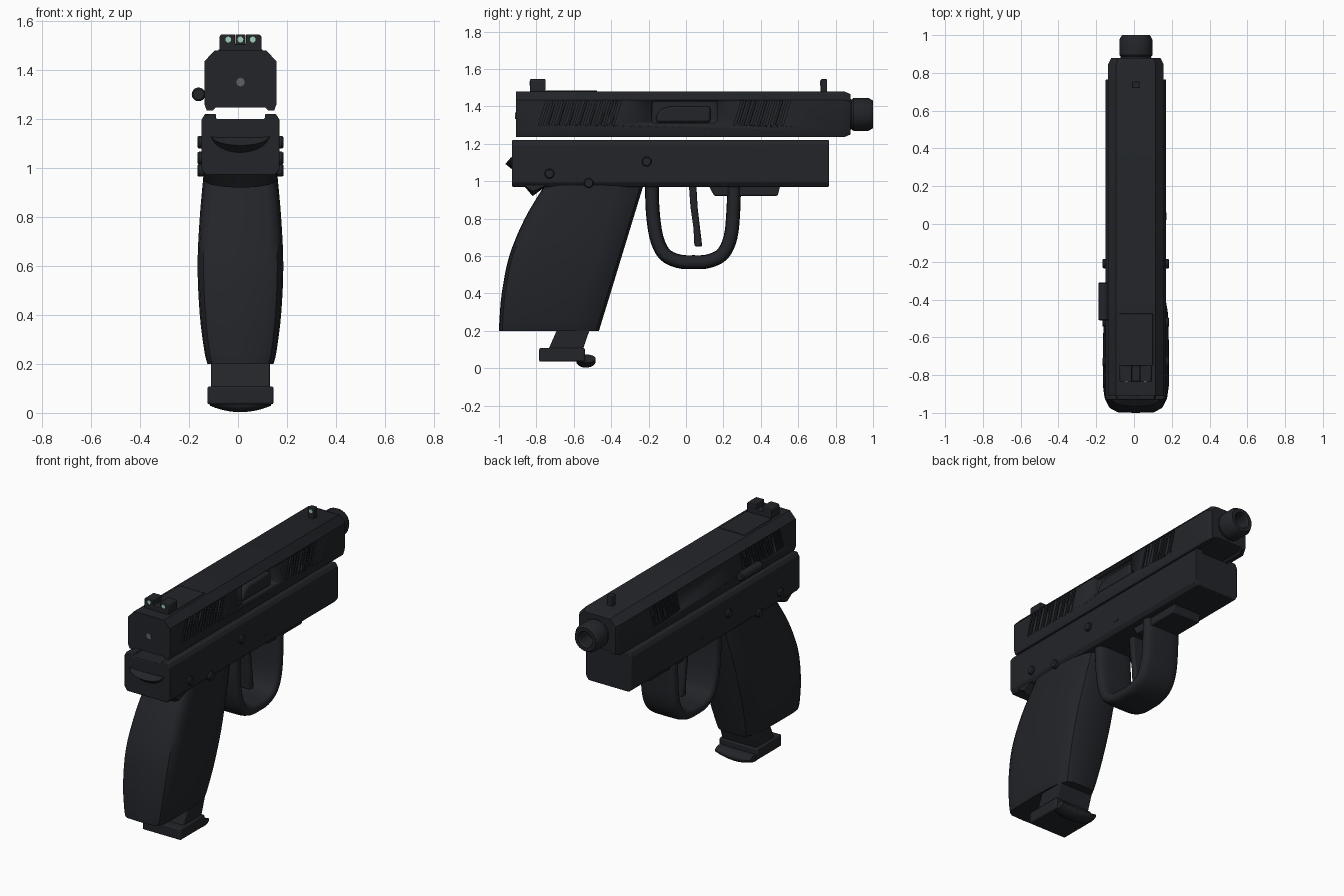
import bpy, bmesh, math
from mathutils import Vector

if "Cube" in bpy.data.objects:
    bpy.data.objects.remove(bpy.data.objects["Cube"])

CX = 0.01  # centre plane of the body


def mat(name, col):
    m = bpy.data.materials.new(name)
    m.diffuse_color = (*col, 1)
    m.use_nodes = True
    m.node_tree.nodes["Principled BSDF"].inputs["Base Color"].default_value = m.diffuse_color
    return m


DARK = mat("dark_polymer", (0.016, 0.018, 0.022))
DOT = mat("sight_dot", (0.35, 0.62, 0.5))
GREY = mat("grey_metal", (0.12, 0.12, 0.13))


def loft(name, rings, bevel=0, m=DARK, smooth=30):
    """Skin a list of equal-length rings and cap both ends."""
    bm = bmesh.new()
    vs = [[bm.verts.new(p) for p in r] for r in rings]
    n = len(rings[0])
    for a, b in zip(vs, vs[1:]):
        for i in range(n):
            j = (i + 1) % n
            bm.faces.new((a[i], a[j], b[j], b[i]))
    bm.faces.new(vs[0])
    bm.faces.new(vs[-1])
    bmesh.ops.recalc_face_normals(bm, faces=bm.faces)
    me = bpy.data.meshes.new(name)
    bm.to_mesh(me)
    bm.free()
    ob = bpy.data.objects.new(name, me)
    bpy.context.collection.objects.link(ob)
    me.materials.append(m)
    if bevel:
        b = ob.modifiers.new("bevel", 'BEVEL')
        b.width, b.segments, b.limit_method = bevel, 2, 'ANGLE'
    bpy.ops.object.select_all(action='DESELECT')
    ob.select_set(True)
    bpy.context.view_layer.objects.active = ob
    bpy.ops.object.shade_smooth_by_angle(angle=math.radians(smooth))
    return ob


def side(name, yz, half, bevel=0.006, cx=CX):
    """Side profile (y, z) extruded across x."""
    return loft(name, [[(cx + s * half, y, z) for y, z in yz] for s in (-1, 1)], bevel)


def box(name, half, y0, y1, z0, z1, bevel=0.006, cx=CX):
    return side(name, [(y0, z0), (y1, z0), (y1, z1), (y0, z1)], half, bevel, cx)


def mirror_xz(half):
    return half + [(-x, z) for x, z in reversed(half)]


def lathe(name, prof, c, axis='y', m=DARK, n=32):
    """Rings of (position, radius) along the y or x axis."""
    rings = []
    for d, r in prof:
        ring = []
        for i in range(n):
            a = 2 * math.pi * i / n
            u, v = r * math.cos(a), r * math.sin(a)
            ring.append((c[0] + u, d, c[1] + v) if axis == 'y' else (d, c[0] + u, c[1] + v))
        rings.append(ring)
    return loft(name, rings, 0, m)


def spline(pts, steps=5):
    """Catmull-Rom through points of any dimension."""
    P = [Vector(p) for p in pts]
    P = [2 * P[0] - P[1]] + P + [2 * P[-1] - P[-2]]
    out = []
    for a, b, c, d in zip(P, P[1:], P[2:], P[3:]):
        for k in range(steps):
            t = k / steps
            out.append(0.5 * (2 * b + (c - a) * t + (2 * a - 5 * b + 4 * c - d) * t * t
                              + (3 * b - a - 3 * c + d) * t ** 3))
    return out + [P[-2]]


# slide with chamfered top and narrowed nose
SL = mirror_xz([(0.10, 1.247), (0.112, 1.235), (0.138, 1.235), (0.147, 1.26), (0.147, 1.435), (0.105, 1.48)])
rings = []
for y, s in ((-0.91, 1), (0.845, 1), (0.88, 0.88)):
    rings.append([(CX + x * s, y, 1.357 + (z - 1.357) * s) for x, z in SL])
slide = loft("slide", rings)


def cut(target, cutter):
    cutter.hide_render = True
    cutter.hide_viewport = True
    b = target.modifiers.new("cut", 'BOOLEAN')
    b.operation, b.solver, b.object = 'DIFFERENCE', 'EXACT', cutter


# ejection port and slanted grip grooves
cut(slide, box("port_cutter", 0.05, -0.185, 0.165, 1.312, 1.432, 0.012, CX + 0.15))
grooves = []
for start, count in ((-0.79, 15), (0.255, 10)):
    for i in range(count):
        y = start + i * 0.028
        for sx in (-1, 1):
            g = side("groove_cutter", [(y, 1.30), (y + 0.013, 1.30), (y + 0.053, 1.43), (y + 0.04, 1.43)],
                     0.012, 0, CX + sx * 0.147)
            grooves.append(g)
bpy.ops.object.select_all(action='DESELECT')
for g in grooves:
    g.select_set(True)
bpy.context.view_layer.objects.active = grooves[0]
bpy.ops.object.join()
cut(slide, grooves[0])

side("chamber", [(-0.16, 1.315), (0.13, 1.315), (0.13, 1.40), (-0.09, 1.40), (-0.13, 1.385), (-0.16, 1.35)],
     0.03, 0.012, CX + 0.105)
box("top_cover_plate", 0.09, -0.75, -0.475, 1.47, 1.484, 0.003)
lathe("rear_plug", [(-0.913, 0.017), (-0.90, 0.017)], (CX, 1.35), m=GREY, n=20)
lathe("side_catch", [(-0.51, 0.022), (-0.505, 0.028), (-0.315, 0.028), (-0.31, 0.022)], (-0.161, 1.30), n=20)

# barrel with open bore
lathe("barrel", [(0.82, 0.085), (0.875, 0.085), (0.885, 0.08), (0.895, 0.088), (0.975, 0.088), (1.0, 0.074),
                 (1.0, 0.052), (0.99, 0.046), (0.90, 0.046)], (CX, 1.357))

# sights and their dots
rear = mirror_xz([(0.086, 1.475), (0.086, 1.535), (0.078, 1.545), (0.022, 1.545), (0.022, 1.505)])
loft("rear_sight", [[(CX + x, y, z) for x, z in rear] for y in (-0.835, -0.75)], 0.004)
box("front_sight", 0.02, 0.72, 0.755, 1.47, 1.545, 0.004)
for x, y in ((-0.05, -0.835), (0.05, -0.835), (0, 0.72)):
    lathe("sight_dot", [(y - 0.003, 0.012), (y + 0.003, 0.012)], (CX + x, 1.524), m=DOT, n=16)

# frame with top channel
FR = mirror_xz([(0.142, 0.97), (0.16, 0.995), (0.16, 1.195), (0.145, 1.22), (0.10, 1.22), (0.10, 1.2)])
loft("frame", [[(CX + x, y, z) for x, z in FR] for y in (-0.93, 0.765)], 0.005)
side("accessory_rail", [(0.12, 0.98), (0.15, 0.922), (0.49, 0.922), (0.505, 0.98)], 0.10)
for y, z in ((-0.73, 1.04), (-0.52, 0.99), (-0.21, 1.105)):
    lathe("frame_pin", [(CX - 0.176, 0.021), (CX - 0.17, 0.026), (CX + 0.17, 0.026), (CX + 0.176, 0.021)],
          (y, z), 'x', n=20)
side("side_mark", [(0.02, 1.035), (0.06, 1.035), (0.05, 1.048), (0.03, 1.048)], 0.162, 0)


def lip(name, half, f):
    """Wedge across x whose section shrinks toward both ends."""
    rings = []
    for k in range(17):
        t = -1 + k / 8
        s = max(0.12, math.sqrt(1 - t * t))
        rings.append([(CX + t * half, y, z) for y, z in f(s)])
    loft(name, rings)


lip("thumb_rest", 0.12, lambda s: [(-0.92, 1.132), (-0.932 - 0.034 * s, 1.132 - 0.04 * s), (-0.92, 1.132 - 0.077 * s)])
lip("web_guard", 0.15, lambda s: [(-0.87, 0.98), (-0.82, 0.95 - 0.03 * s), (-0.74, 0.98)])

# grip: stations of (z, back y, front y, half width)
rings = []
for z, yb, yf, w in spline([(0.2, -1.0, -0.465, 0.135), (0.25, -0.998, -0.45, 0.147), (0.4, -0.985, -0.404, 0.166),
                            (0.6, -0.945, -0.343, 0.175), (0.8, -0.862, -0.282, 0.166), (0.98, -0.755, -0.227, 0.15)], 4):
    h = [(0, yb), (0.68 * w, yb + 0.003), (0.86 * w, yb + 0.018), (0.96 * w, yb + 0.05), (w, yb + 0.10),
         (w, (yb + yf) / 2), (0.97 * w, yf - 0.14), (0.88 * w, yf - 0.06), (0.72 * w, yf - 0.015), (0.5 * w, yf)]
    rings.append([(CX + x, y, z) for x, y in h] + [(CX - x, y, z) for x, y in reversed(h[1:])])
loft("grip", rings, smooth=35)

# magazine and base pad
side("magazine", [(-0.74, 0.09), (-0.555, 0.09), (-0.50, 0.25), (-0.67, 0.25)], 0.12)
box("magazine_base", 0.135, -0.785, -0.54, 0.035, 0.108, 0.008)
toe = []
for k in range(13):
    t = -1 + k / 6
    drop = 0.022 * t * t
    toe.append([(CX + 0.125 * t, -0.535 + 0.052 * math.cos(a), drop * 0.7 + 0.036 + (0.033 - drop * 0.5) * math.sin(a))
                for a in [2 * math.pi * i / 20 for i in range(20)]])
loft("magazine_toe", toe)

# trigger guard: wide rounded strap swept along a U
path = spline([(-0.182, 0.985), (-0.178, 0.84), (-0.158, 0.70), (-0.115, 0.61), (-0.04, 0.572), (0.04, 0.567),
               (0.12, 0.572), (0.195, 0.61), (0.238, 0.70), (0.253, 0.84), (0.257, 0.985)], 4)
sec = []
for i in range(24):
    a = 2 * math.pi * i / 24
    c, s = math.cos(a), math.sin(a)
    sec.append((math.copysign(abs(c) ** 0.45, c) * 0.125, math.copysign(abs(s) ** 0.7, s) * 0.037))
rings = []
for i, p in enumerate(path):
    t = (path[min(i + 1, len(path) - 1)] - path[max(i - 1, 0)]).normalized()
    rings.append([(CX + u, p.x - t.y * v, p.y + t.x * v) for u, v in sec])
loft("trigger_guard", rings, smooth=50)

# trigger
side("trigger", [(0.015, 0.985), (0.055, 0.985), (0.062, 0.86), (0.075, 0.75), (0.087, 0.65), (0.045, 0.65),
                 (0.04, 0.75), (0.024, 0.86)], 0.045, 0.01)
